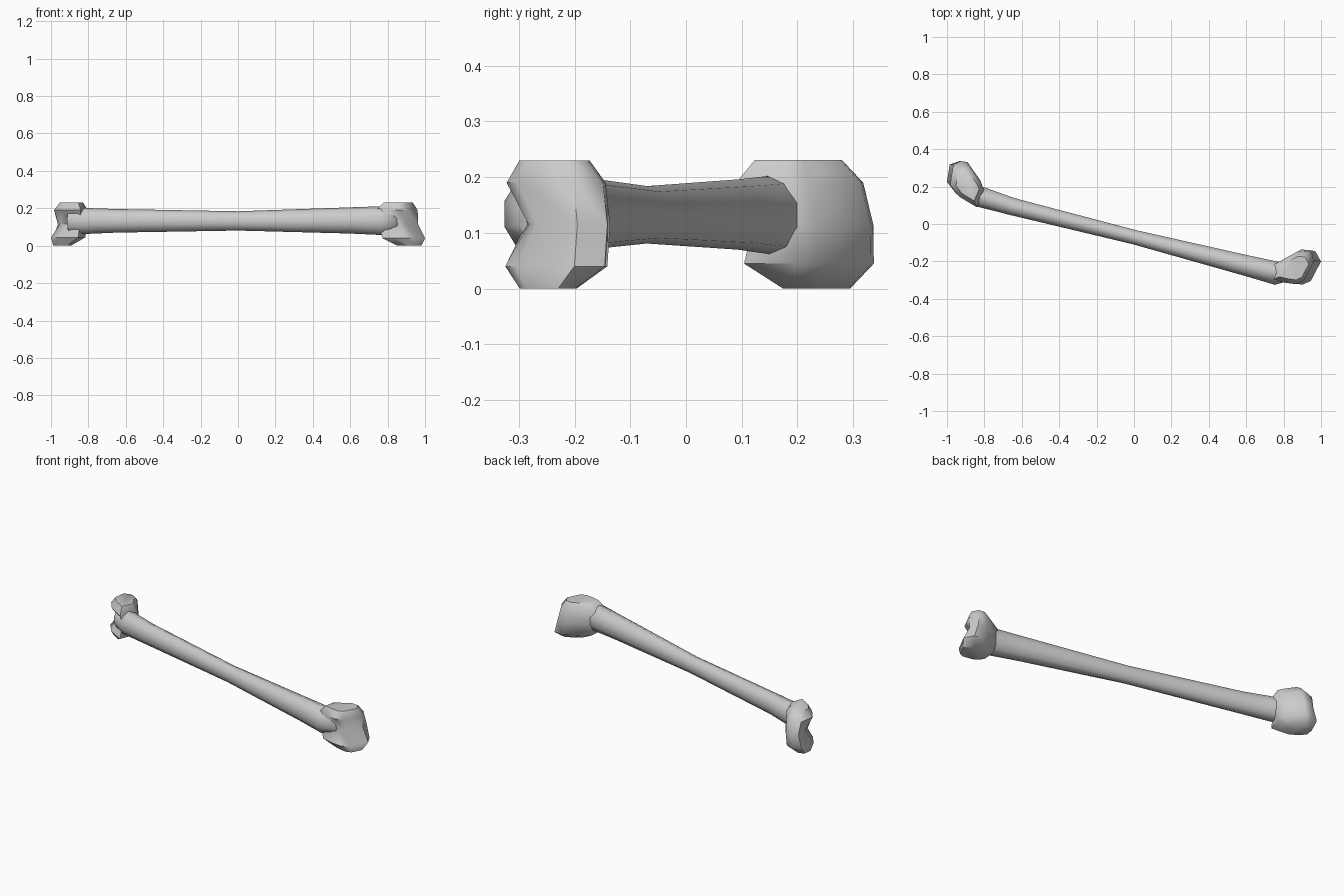
import bpy, bmesh, math
from mathutils import Vector

if "Cube" in bpy.data.objects:
    bpy.data.objects.remove(bpy.data.objects["Cube"])


def loft(name, rings, angle):
    """Skin a list of equally sized point rings and cap both ends."""
    bm = bmesh.new()
    loops = [[bm.verts.new(p) for p in ring] for ring in rings]
    n = len(loops[0])
    for a, b in zip(loops, loops[1:]):
        for i in range(n):
            j = (i + 1) % n
            bm.faces.new((a[i], a[j], b[j], b[i]))
    bm.faces.new(loops[0])
    bm.faces.new(loops[-1])
    bmesh.ops.recalc_face_normals(bm, faces=bm.faces)
    mesh = bpy.data.meshes.new(name)
    bm.to_mesh(mesh)
    bm.free()
    obj = bpy.data.objects.new(name, mesh)
    bpy.context.collection.objects.link(obj)
    bpy.ops.object.select_all(action='DESELECT')
    obj.select_set(True)
    bpy.context.view_layer.objects.active = obj
    bpy.ops.object.shade_smooth_by_angle(angle=math.radians(angle))
    return obj


# Shaft: ten-sided tube, stations are x, y, half width, low z, high z
stations = [
    (-0.90, 0.185, 0.052, 0.065, 0.195),
    (-0.83, 0.148, 0.056, 0.062, 0.202),
    (-0.65, 0.093, 0.047, 0.070, 0.196),
    (0.00, -0.070, 0.039, 0.081, 0.184),
    (0.60, -0.222, 0.056, 0.065, 0.205),
    (0.77, -0.265, 0.063, 0.057, 0.211),
    (0.86, -0.255, 0.045, 0.070, 0.200),
]
side = Vector((0.26, 0.966, 0))
rings = []
for x, y, w, lo, hi in stations:
    mid, h = (lo + hi) / 2, (hi - lo) / 2
    ring = []
    for k in range(10):
        a = math.tau * (k + 0.5) / 10
        ring.append(Vector((x, y, mid)) + side * w * 1.04 * math.cos(a)
                    + Vector((0, 0, h * math.sin(a))))
    rings.append(ring)
loft("shaft", rings, 60)


# Knobs: plan outline stacked in z, with a waist pressed into the front face
def knob(name, outline, waist, levels):
    cx = sum(p[0] for p in outline) / len(outline)
    cy = sum(p[1] for p in outline) / len(outline)
    rings = []
    for z, s, dx, dy, pinch in levels:
        ring = []
        for i, (x, y) in enumerate(outline):
            wx, wy = waist.get(i, (0, 0))
            ring.append(Vector((cx + (x - cx) * s + dx + wx * pinch,
                                cy + (y - cy) * s + dy + wy * pinch, z)))
        rings.append(ring)
    loft(name, rings, 50)


knob("right_knob",
     [(0.78, -0.215), (0.915, -0.14), (0.97, -0.145), (1.0, -0.20),
      (0.945, -0.305), (0.90, -0.325), (0.83, -0.315), (0.77, -0.30)],
     {3: (-0.015, 0.0), 4: (-0.03, 0.03), 5: (-0.01, 0.035), 6: (0, 0.02)},
     [(0.0, 0.55, 0.03, -0.01, 0), (0.04, 0.99, 0.001, 0, 0),
      (0.115, 0.98, -0.02, 0.006, 1), (0.19, 0.96, -0.035, 0, 0),
      (0.23, 0.68, -0.03, 0, 0)])

knob("left_knob",
     [(-0.81, 0.19), (-0.825, 0.23), (-0.895, 0.33), (-0.93, 0.335),
      (-0.985, 0.315), (-1.0, 0.22), (-0.95, 0.155), (-0.85, 0.095)],
     {4: (0.015, 0.0), 5: (0.04, 0.015), 6: (0.035, 0.035), 7: (0, 0.02)},
     [(0.0, 0.5, -0.035, 0.01, 0), (0.045, 0.97, -0.003, 0.005, 0),
      (0.115, 0.98, 0.005, 0.003, 1), (0.19, 0.95, 0.012, -0.012, 0),
      (0.231, 0.65, 0.015, -0.02, 0)])
